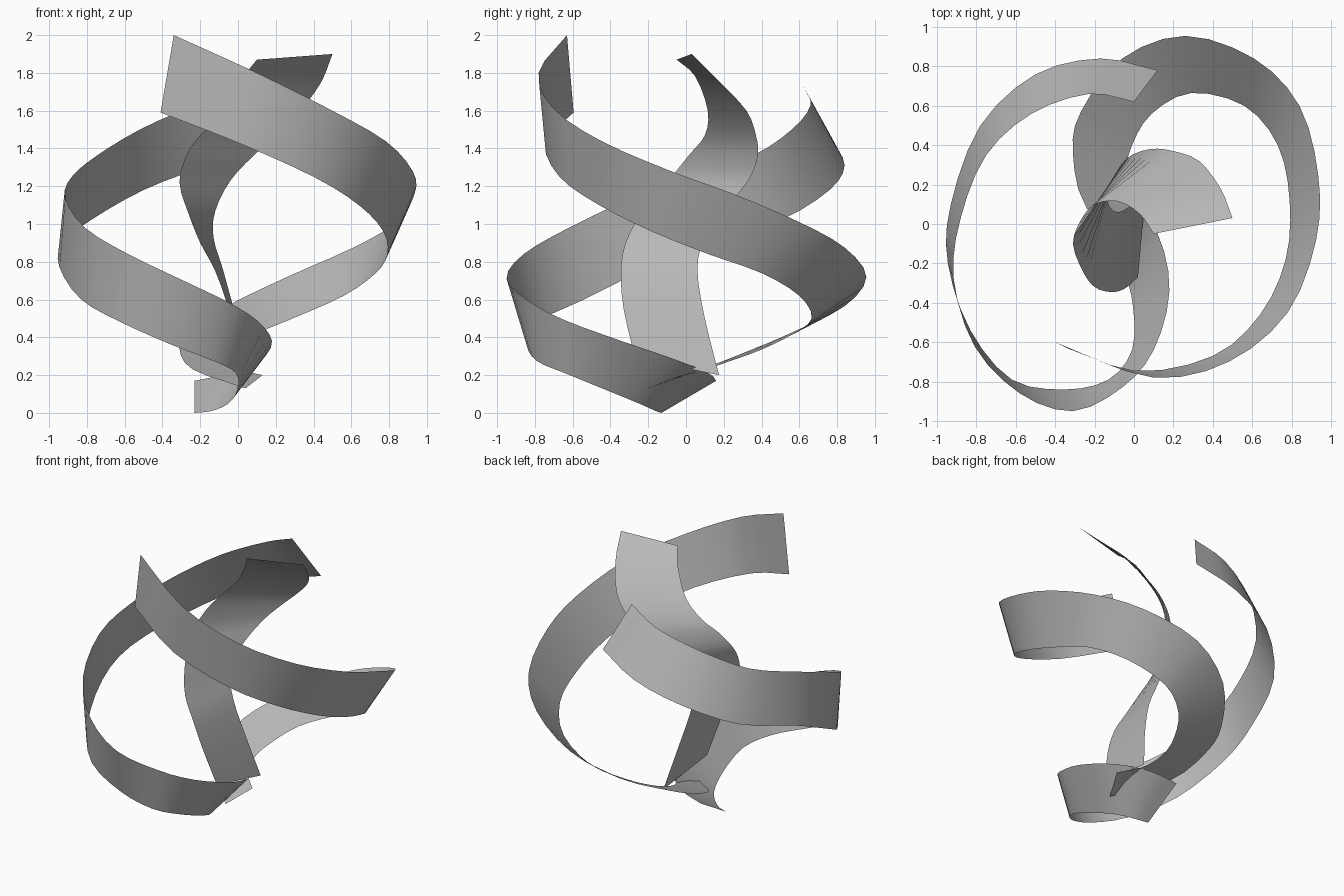
import bpy
from mathutils import Vector

grey = bpy.data.materials.new("dark_grey")
grey.diffuse_color = (0.48, 0.48, 0.48, 1)


def spline(points, steps):
    """Catmull-Rom through the points, with straight-ish ends."""
    p = [Vector(q) for q in points]
    p = [2 * p[0] - p[1]] + p + [2 * p[-1] - p[-2]]
    out = []
    for i in range(1, len(p) - 2):
        a, b, c, d = p[i - 1:i + 3]
        for k in range(steps):
            t = k / steps
            out.append(0.5 * (2 * b + (c - a) * t + (2 * a - 5 * b + 4 * c - d) * t ** 2
                              + (3 * b - a - 3 * c + d) * t ** 3))
    out.append(p[-2])
    return out


def ribbon(name, upper, lower, steps=3):
    """Sheet ruled between an upper and a lower edge."""
    u, l = spline(upper, steps), spline(lower, steps)
    n = len(u)
    faces = [(i, i + n, i + n + 1, i + 1) for i in range(n - 1)]
    mesh = bpy.data.meshes.new(name)
    mesh.from_pydata([tuple(v) for v in u + l], [], faces)
    mesh.shade_smooth()
    mesh.materials.append(grey)
    ob = bpy.data.objects.new(name, mesh)
    bpy.context.collection.objects.link(ob)
    return ob


# tall outer ribbon, front top down round the right and back to the base
ribbon("long_ribbon",
       [(-.34, -.63, 2.0), (.1, -.78, 1.8), (.48, -.70, 1.61), (.78, -.45, 1.44),
        (.925, -.08, 1.28), (.935, .25, 1.16), (.84, .6, 1.01), (.61, .84, .875),
        (.26, .955, .72), (-.06, .84, .565), (-.27, .57, .43), (-.31, .36, .34),
        (-.24, .08, .23), (.04, -.2, .13)],
       [(-.41, -.595, 1.59), (0, -.745, 1.43), (.4, -.67, 1.25), (.64, -.46, 1.1),
        (.77, -.18, .96), (.79, .12, .84), (.73, .4, .74), (.56, .6, .62),
        (.29, .665, .5), (.09, .56, .415), (-.01, .4, .335), (-.04, .25, .28),
        (.01, .1, .23), (.13, -.02, .2)])

# opposite outer ribbon, back top down round the left, curling under the base
ribbon("curled_ribbon",
       [(0, .62, 1.73), (-.23, .66, 1.63), (-.52, .56, 1.5), (-.75, .35, 1.36),
        (-.88, .03, 1.25), (-.915, -.28, 1.14), (-.81, -.62, .98), (-.58, -.86, .84),
        (-.31, -.95, .71), (-.06, -.83, .59), (.1, -.64, .49), (.18, -.34, .38),
        (.12, -.05, .28), (-.04, .12, .21), (-.23, .16, .17)],
       [(.12, .78, 1.43), (-.17, .84, 1.31), (-.5, .76, 1.18), (-.78, .5, 1.02),
        (-.93, .1, .9), (-.945, -.2, .77), (-.83, -.54, .6), (-.62, -.79, .48),
        (-.35, -.84, .36), (-.13, -.79, .275), (-.01, -.64, .21), (-.005, -.42, .12),
        (-.05, -.25, .05), (-.14, -.16, .01), (-.23, -.13, 0)])

# twisting ribbon up the middle
ribbon("inner_ribbon",
       [(.1, -.05, 1.87), (.03, .05, 1.78), (-.08, .115, 1.6), (-.2, .1, 1.47),
        (-.27, .02, 1.37), (-.31, -.1, 1.22), (-.26, -.24, 1.05), (-.2, -.32, .9),
        (-.12, -.345, .75), (-.05, -.33, .55), (.02, -.27, .29)],
       [(.5, .03, 1.9), (.44, .18, 1.75), (.33, .32, 1.6), (.2, .37, 1.47),
        (.08, .38, 1.36), (-.04, .33, 1.23), (-.12, .2, 1.07), (-.13, .1, .93),
        (-.08, .06, .76), (-.01, .1, .5), (.06, .175, .2)])
